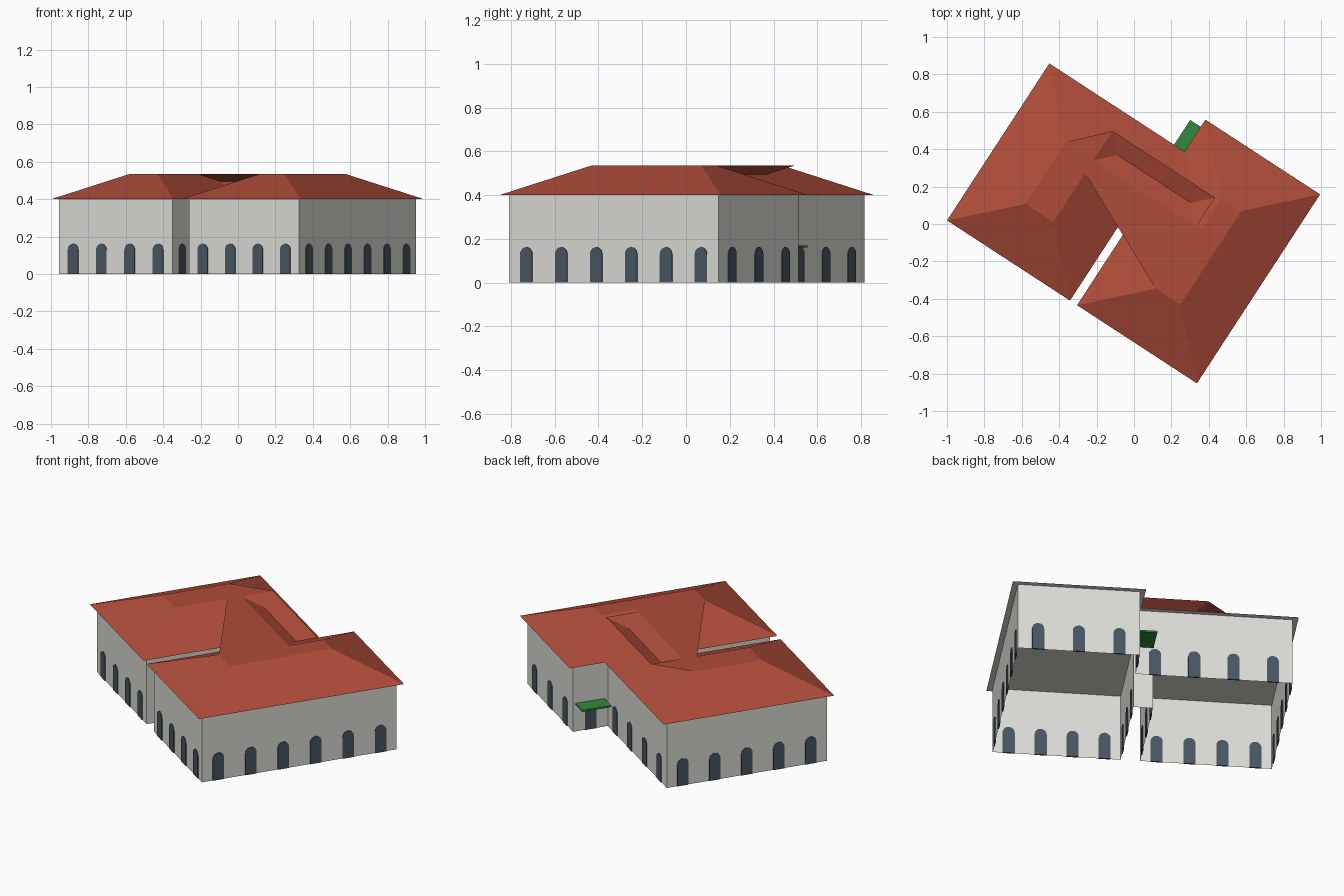
import bpy, bmesh, math
from mathutils import Vector

if "Cube" in bpy.data.objects:
    bpy.data.objects.remove(bpy.data.objects["Cube"])

TURN = math.radians(-33.1)      # whole building is turned on plan
EAVE, TOP, SILL = 0.40, 0.535, 0.0


def material(name, rgb):
    m = bpy.data.materials.new(name)
    m.diffuse_color = (*rgb, 1)
    m.use_nodes = True
    m.node_tree.nodes["Principled BSDF"].inputs["Base Color"].default_value = m.diffuse_color
    return m


RED = material("roof_red", (0.43, 0.072, 0.042))
WHITE = material("wall_white", (0.72, 0.72, 0.68))
SLATE = material("window_slate", (0.065, 0.092, 0.122))
GREEN = material("awning_green", (0.03, 0.25, 0.05))


def make(name, bm, *mats):
    me = bpy.data.meshes.new(name)
    bm.to_mesh(me)
    bm.free()
    for m in mats:
        me.materials.append(m)
    ob = bpy.data.objects.new(name, me)
    ob.rotation_euler.z = TURN
    bpy.context.collection.objects.link(ob)
    return ob


def inset(poly, d):
    """Mitred inward offset of a counter-clockwise right-angled outline."""
    out = []
    for i, p in enumerate(poly):
        a = (p - poly[i - 1]).normalized()
        b = (poly[(i + 1) % len(poly)] - p).normalized()
        out.append(p + d * (Vector((-a.y, a.x)) + Vector((-b.y, b.x))))
    return out


# Eave outline, counter-clockwise: two wings, front slot, back step
outline = [Vector(p) for p in [
    (-0.848, -0.53), (-0.063, -0.53), (-0.063, 0.05), (-0.018, 0.05),
    (-0.018, -0.53), (0.747, -0.53), (0.747, 0.676), (0.015, 0.676),
    (0.015, 0.472), (-0.848, 0.472)]]
A, H, S1, S2, G, F, E, D, J, B = range(10)
n = len(outline)

# Roof: one slope per eave edge, flat cap pieces, white soffit
bm = bmesh.new()
low = [bm.verts.new((p.x, p.y, EAVE)) for p in outline]
high = [bm.verts.new((p.x, p.y, TOP)) for p in inset(outline, 0.304)]
for i in range(n):
    j = (i + 1) % n
    bm.faces.new((low[i], low[j], high[j], high[i]))
for cap in [(A, H, B), (H, S1, B), (B, G, J), (G, F, E, D, J)]:
    bm.faces.new([high[k] for k in cap])
soffit = bm.faces.new(low[::-1])
soffit.material_index = 1
make("hipped_roof", bm, RED, WHITE)

# Walls: open-bottomed ring set in under the eaves
plan = inset(outline, 0.031)
bm = bmesh.new()
foot = [bm.verts.new((p.x, p.y, SILL)) for p in plan]
head = [bm.verts.new((p.x, p.y, EAVE)) for p in plan]
for i in range(n):
    j = (i + 1) % n
    bm.faces.new((foot[i], foot[j], head[j], head[i]))
make("walls", bm, WHITE)


def arch_plate(bm, centre, along, width, height, thick=0.008):
    """Round-headed plate straddling the wall line."""
    r = width / 2
    prof = [(-r, 0), (r, 0)]
    prof += [(r * math.cos(t), height - r + r * math.sin(t))
             for t in (math.pi * k / 10 for k in range(11))]
    normal = Vector((along.y, -along.x))
    rings = []
    for side in (0.5, -0.5):
        base = centre + normal * thick * side
        rings.append([bm.verts.new((*(base + along * x), z)) for x, z in prof])
    front, back = rings
    bm.faces.new(front)
    bm.faces.new(back[::-1])
    for i in range(len(prof)):
        j = (i + 1) % len(prof)
        bm.faces.new((front[j], front[i], back[i], back[j]))


# Windows: evenly spaced along each wall; the short back step has the door
counts = {A: 4, H: 3, S2: 3, G: 4, F: 6, E: 3, D: 1, J: 4, B: 5}
for i, count in counts.items():
    p, q = plan[i], plan[(i + 1) % n]
    bm = bmesh.new()
    for k in range(count):
        arch_plate(bm, p.lerp(q, (k + 0.5) / count), (q - p).normalized(), 0.066, 0.162)
    make("door" if i == D else "windows", bm, SLATE)

# Awning over the back door
bm = bmesh.new()
bmesh.ops.create_cube(bm, size=1)
for v in bm.verts:
    v.co = (-0.003 + 0.098 * v.co.x, 0.545 + 0.17 * v.co.y, 0.164 + 0.01 * v.co.z)
make("door_awning", bm, GREEN)
